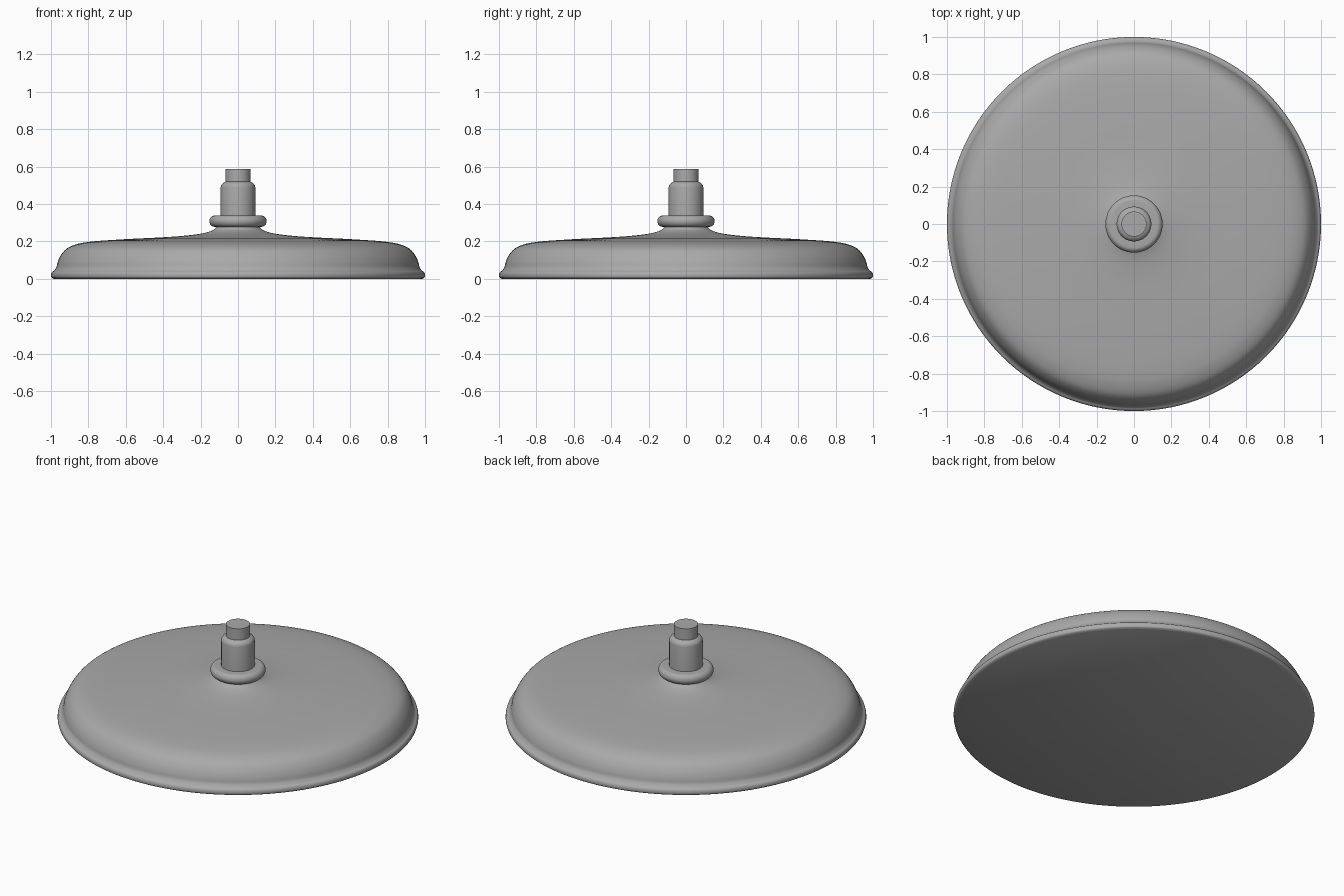
import bpy
import math
from mathutils import Vector

cube = bpy.data.objects.get("Cube")
if cube:
    bpy.data.objects.remove(cube, do_unlink=True)

SEGMENTS = 128

grey = bpy.data.materials.new("plain grey")
grey.use_nodes = True
colour = (0.4, 0.4, 0.4, 1)
grey.diffuse_color = colour
grey.node_tree.nodes["Principled BSDF"].inputs["Base Color"].default_value = colour


def smooth_path(points, steps=5):
    """Catmull-Rom curve through the profile points."""
    p = [Vector(q) for q in points]
    p = [2 * p[0] - p[1]] + p + [2 * p[-1] - p[-2]]
    out = []
    for a, b, c, d in zip(p, p[1:], p[2:], p[3:]):
        # centripetal spacing avoids overshoot on uneven points
        t1 = (b - a).length ** 0.5
        t2 = t1 + (c - b).length ** 0.5
        t3 = t2 + (d - c).length ** 0.5
        for i in range(steps):
            t = t1 + (t2 - t1) * i / steps
            a1 = a.lerp(b, t / t1)
            a2 = b.lerp(c, (t - t1) / (t2 - t1))
            a3 = c.lerp(d, (t - t2) / (t3 - t2))
            b1 = a1.lerp(a2, t / t2)
            b2 = a2.lerp(a3, (t - t1) / (t3 - t1))
            out.append(b1.lerp(b2, (t - t1) / (t2 - t1)))
    return out + [p[-2]]


def lathe(name, profile):
    """Revolve a bottom-to-top (radius, height) profile and cap both ends."""
    n = SEGMENTS
    verts = [(r * math.cos(math.tau * i / n), r * math.sin(math.tau * i / n), z)
             for r, z in profile for i in range(n)]
    faces = [(k * n + i, k * n + (i + 1) % n, (k + 1) * n + (i + 1) % n, (k + 1) * n + i)
             for k in range(len(profile) - 1) for i in range(n)]
    last = (len(profile) - 1) * n
    faces += [tuple(reversed(range(n))), tuple(range(last, last + n))]
    mesh = bpy.data.meshes.new(name)
    mesh.from_pydata(verts, [], faces)
    mesh.materials.append(grey)
    obj = bpy.data.objects.new(name, mesh)
    bpy.context.collection.objects.link(obj)
    bpy.ops.object.select_all(action="DESELECT")
    obj.select_set(True)
    bpy.context.view_layer.objects.active = obj
    bpy.ops.object.shade_smooth_by_angle(angle=math.radians(35))
    return obj


# Rolled rim with a flat underside
rim = smooth_path([(0.985, 0), (0.997, 0.007), (1, 0.02), (0.996, 0.034), (0.983, 0.044)])
# Domed shell sweeping up into the neck
dome = smooth_path([(0.983, 0.044), (0.972, 0.06), (0.964, 0.09), (0.948, 0.125),
                    (0.918, 0.16), (0.87, 0.183), (0.8, 0.197), (0.6, 0.212),
                    (0.4, 0.222), (0.27, 0.232), (0.18, 0.245), (0.135, 0.26),
                    (0.118, 0.275), (0.115, 0.29)])
lathe("domed_shade", rim + dome[1:])

# Rounded collar ring
collar = [(0.125 + 0.028 * math.cos(a), 0.308 + 0.03 * math.sin(a))
          for a in (math.pi * (i / 16 - 0.5) for i in range(17))]
lathe("collar_ring", [(0.09, 0.278)] + collar + [(0.09, 0.338)])

# Stem with a rounded shoulder and a narrower tip
shoulder = smooth_path([(0.093, 0.487), (0.09, 0.5), (0.081, 0.511), (0.07, 0.517)], 3)
lathe("stem", [(0.093, 0.3)] + shoulder + [(0.067, 0.519)])
lathe("stem_tip", [(0.067, 0.51), (0.067, 0.588)])
